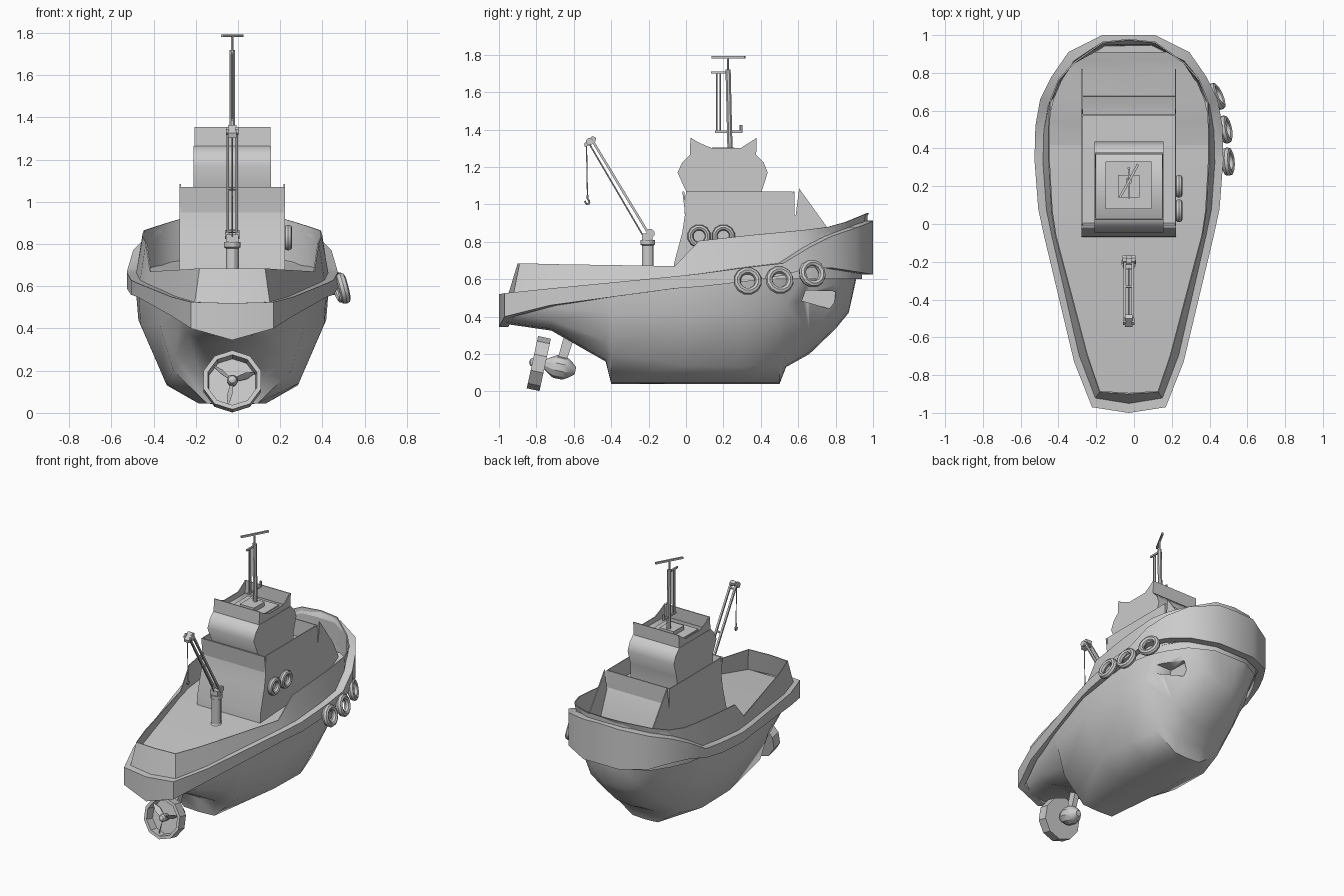
import bpy, math
from mathutils import Vector, Matrix

CX = -0.027          # centre line of the boat


def mesh(name, verts, faces, angle=30):
    me = bpy.data.meshes.new(name)
    me.from_pydata([tuple(v) for v in verts], [], faces)
    ob = bpy.data.objects.new(name, me)
    bpy.context.collection.objects.link(ob)
    bpy.ops.object.select_all(action='DESELECT')
    ob.select_set(True)
    bpy.context.view_layer.objects.active = ob
    bpy.ops.object.mode_set(mode='EDIT')
    bpy.ops.mesh.select_all(action='SELECT')
    bpy.ops.mesh.normals_make_consistent(inside=False)
    bpy.ops.object.mode_set(mode='OBJECT')
    bpy.ops.object.shade_smooth_by_angle(angle=math.radians(angle))
    return ob


def loft(name, rings, closed=False, caps=False, angle=30):
    n, m = len(rings[0]), len(rings)
    faces = []
    for i in range(m if closed else m - 1):
        for j in range(n):
            a, b, k = i * n, (i + 1) % m * n, (j + 1) % n
            faces.append((a + j, a + k, b + k, b + j))
    if caps:
        faces += [tuple(range(n)), tuple(range((m - 1) * n, m * n))]
    return mesh(name, [p for r in rings for p in r], faces, angle)


def mirrored(half):
    """Half outline on the centre line at both ends -> full ring."""
    right = [(CX + x, y, z) for x, y, z in half]
    return right + [(CX - x, y, z) for x, y, z in half[-2:0:-1]]


def prism(name, profile, x0, x1, angle=30):
    return loft(name, [[(CX + x, y, z) for y, z in profile] for x in (x0, x1)],
                caps=True, angle=angle)


def box(name, x0, x1, y0, y1, z0, z1):
    return prism(name, [(y0, z0), (y1, z0), (y1, z1), (y0, z1)], x0, x1)


def lathe(name, profile, n, origin, axis, closed=False):
    rot = Vector(axis).to_track_quat('Z', 'Y')
    rings = [[Vector(origin) + rot @ Vector((r * math.cos(t), r * math.sin(t), h))
              for t in [math.tau * (k + .5) / n for k in range(n)]] for r, h in profile]
    return loft(name, rings, closed, not closed)


def rod(name, a, b, r, n=6):
    a, b = Vector(a), Vector(b)
    a.x += CX
    b.x += CX
    d = b - a
    return lathe(name, [(r, 0), (r, d.length)], n, a, d)


# Hull: y, keel z, then (half width, z) for bottom, bilge, side and top
stations = [
    (-.96, .36, .10, .37, .14, .41, .16, .45, .17, .49),
    (-.72, .325, .14, .335, .21, .38, .25, .45, .26, .51),
    (-.43, .16, .15, .17, .27, .27, .335, .42, .345, .55),
    (-.40, .04, .12, .045, .28, .20, .345, .42, .35, .55),
    (0, .04, .16, .045, .315, .14, .435, .42, .445, .585),
    (.3, .04, .16, .045, .31, .13, .445, .44, .46, .62),
    (.5, .04, .10, .045, .255, .15, .40, .44, .44, .65),
    (.535, .13, .10, .135, .255, .20, .39, .46, .43, .66),
    (.66, .20, .11, .21, .245, .29, .35, .50, .40, .685),
    (.80, .335, .11, .345, .22, .42, .29, .57, .34, .70),
    (.87, .42, .08, .43, .16, .50, .22, .62, .28, .72),
    (.91, .60, .07, .605, .13, .63, .17, .67, .20, .73)]
hull = loft('hull', [mirrored([(0, s[0], s[1])] + [(s[i], s[0], s[i + 1]) for i in (2, 4, 6, 8)]
                              + [(0, s[0], s[9])]) for s in stations], caps=True, angle=45)

# Recess in the starboard bow
cutter = prism('recess_cutter', [(.62, .485), (.79, .435), (.80, .535), (.64, .54)], .25, .6)
cutter.hide_render = True
cutter.hide_viewport = True
cut = hull.modifiers.new('recess', 'BOOLEAN')
cut.operation = 'DIFFERENCE'
cut.object = cutter

# Rubbing belt (half width, y, low z, high z) and bulwark top (half width, y, z)
rim = [
    (0, 1, .625, .915, 0, .98, .955), (.14, 1, .625, .91, .14, .965, .95),
    (.32, .91, .64, .875, .295, .855, .905), (.41, .78, .66, .83, .375, .765, .88),
    (.47, .66, .66, .77, .42, .65, .865), (.495, .52, .62, .685, .425, .50, .85),
    (.50, .34, .59, .665, .425, .34, .835), (.48, .08, .56, .63, .41, .07, .805),
    (.45, -.06, .55, .615, .39, -.06, .67), (.29, -.73, .46, .55, .22, -.70, .68),
    (.195, -.97, .40, .525, .155, -.89, .685), (0, -1, .345, .52, 0, -.90, .685)]
outer = [mirrored([(w, y, (lo, hi)[k]) for w, y, lo, hi, *_ in rim]) for k in (0, 1)]
inner = [mirrored([(w * .91, y * .95, (lo, hi)[k]) for w, y, lo, hi, *_ in rim]) for k in (0, 1)]
loft('rubbing_belt', [inner[0], outer[0], outer[1], inner[1]], closed=True, angle=48)

# Bulwark: thin wall leaning inward above the belt
top = mirrored([r[4:] for r in rim])
thin_top = mirrored([(r[4] * .985, r[5] * .993, r[6]) for r in rim])
thin_base = mirrored([(r[0] * .895, r[1] * .94, min(r[3], .60)) for r in rim])
loft('bulwark', [inner[1], top, thin_top, thin_base], angle=60)

# Deck
deck = [(r[0] * .90, r[1] * .945, min(r[3], .62 + .04 * max(r[1], 0))) for r in rim[1:-1]]
n = len(deck)
mesh('deck', [(CX + x, y, z) for x, y, z in deck] + [(CX - x, y, z) for x, y, z in deck],
     [(i, i + 1, n + i + 1, n + i) for i in range(n - 1)])

# Lower cabin with its parapet and slanted side plates
prism('lower_cabin', [(-.07, .55), (-.065, .68), (-.02, .85), (-.005, .95), (.58, .95),
                      (.675, .72), (.69, .55)], -.25, .25)
for s in (-1, 1):
    prism('lower_parapet_side', [(-.01, .95), (0, 1.07), (.57, 1.07), (.58, .95)], s * .25, s * .243)
    prism('slanted_plate', [(.585, .62), (.585, .93), (.605, 1.085), (.76, .87), (.82, .75)],
          s * .25, s * .243)
prism('lower_parapet_aft', [(-.005, .95), (.005, .95), (-.01, 1.07), (-.02, 1.07)], -.25, .25)
box('lower_parapet_fore', -.25, .25, .572, .58, .95, 1.07)

# Wheelhouse with notched parapet
prism('wheelhouse', [(0, .94), (0, 1.07), (-.045, 1.17), (-.02, 1.225), (.02, 1.265),
                     (.375, 1.265), (.415, 1.225), (.437, 1.17), (.405, 1.07), (.40, .94)],
      -.183, .183, angle=65)
for s in (-1, 1):
    prism('roof_parapet_side', [(.02, 1.26), (.024, 1.355), (.08, 1.325), (.135, 1.302),
                                (.295, 1.302), (.33, 1.325), (.378, 1.355), (.375, 1.26)],
          s * .18, s * .174)
prism('roof_parapet_aft', [(.02, 1.26), (.027, 1.26), (.031, 1.355), (.024, 1.355)], -.18, .18)
prism('roof_parapet_fore', [(.368, 1.26), (.375, 1.26), (.378, 1.355), (.371, 1.355)], -.18, .18)
box('roof_hatch', -.125, .12, .08, .33, 1.26, 1.275)
box('mast_base', -.057, .055, .14, .26, 1.27, 1.305)

# Mast with arms and radar bar
rod('mast', (0, .235, 1.30), (0, .225, 1.72), .015, 8)
rod('mast_top', (0, .225, 1.70), (0, .225, 1.785), .006)
rod('radar_bar', (-.048, .14, 1.787), (.048, .315, 1.787), .009, 4)
rod('upper_arm', (0, .135, 1.705), (0, .23, 1.705), .008, 4)
rod('lower_arm', (0, .155, 1.388), (0, .30, 1.388), .008, 4)
rod('arm_lamp', (0, .295, 1.385), (0, .295, 1.425), .008)
for y in (.165, .183):
    rod('mast_stay', (0, y, 1.39), (0, y, 1.705), .004)

# Deck crane
lathe('crane_column', [(.038, 0), (.038, .02), (.032, .03), (.032, .205), (.04, .21), (.04, .235)],
      12, (CX, -.205, .575), (0, 0, 1))
box('crane_pivot', -.03, .03, -.235, -.18, .81, .845)
for s in (-1, 1):
    rod('boom_rail', (s * .021, -.195, .835), (s * .021, -.50, 1.34), .009, 4)
    rod('boom_pin', (s * .034, -.19, .845), (s * .014, -.19, .845), .024, 8)
    rod('head_sheave', (s * .03, -.515, 1.335), (s * .015, -.515, 1.335), .02, 8)
for t in (.05, .45, .95):
    y, z = -.195 - .305 * t, .835 + .505 * t
    rod('boom_brace', (-.021, y, z), (.021, y, z), .008)
rod('luffing_line', (0, -.225, .825), (0, -.515, 1.32), .004)
prism('boom_head', [(-.545, 1.325), (-.54, 1.305), (-.485, 1.335), (-.48, 1.355), (-.50, 1.365)],
      -.02, .02)
rod('hoist_cable', (0, -.532, 1.32), (0, -.527, 1.045), .003)
hook = [(-.527, 1.05), (-.527, 1.03), (-.515, 1.015), (-.522, 1.0), (-.535, 1.003), (-.54, 1.018)]
for (a, b), (c, d) in zip(hook, hook[1:]):
    rod('hook', (0, a, b), (0, c, d), .005)


# Tyre fenders
def tyre(name, pos, axis, r):
    w = r * .25
    prof = [(r - w + w * math.cos(t), w * 1.2 * math.sin(t))
            for t in [math.tau * k / 8 for k in range(8)]]
    lathe(name, prof, 12, pos, axis, closed=True)


for pos, axis in (((.497, .33, .59), (1, .08, .25)), ((.483, .50, .595), (1, .2, .25)),
                  ((.437, .675, .63), (1, .45, .25))):
    tyre('hull_tyre', pos, axis, .077)
for y in (.07, .20):
    tyre('cabin_tyre', (.238, y, .83), (1, 0, 0), .063)

# Thruster: nozzle cup, propeller, pod and strut
axis = Vector((0, -.977, .212))
hub = Vector((CX, -.787, .149))
lathe('nozzle', [(.143, -.035), (.143, .035), (.122, .035), (.115, -.025)], 10, hub, axis)
lathe('hub', [(.02, -.03), (.026, .01), (.026, .03), (.018, .045), (.004, .052)], 10, hub, axis)
lathe('pod', [(.02, -.06), (.045, -.03), (.062, 0), (.062, .05), (.045, .08), (.025, .11)],
      10, (CX, -.65, .123), axis)
for k in range(3):
    rot = axis.to_track_quat('Z', 'Y').to_matrix() @ Matrix.Rotation(math.tau * k / 3 + .35, 3, 'Z')
    pts = [(.02, -.008, .0), (.07, -.013, -.003), (.112, -.004, .008),
           (.112, .004, .014), (.07, .012, .03), (.02, .008, .028)]
    blade = [hub + rot @ Vector((x, y, z + d)) for d in (0, .005) for x, y, z in pts]
    loft('blade', [blade[:6], blade[6:]], caps=True)
prism('thruster_strut', [(-.69, .16), (-.64, .16), (-.58, .34), (-.64, .34)], -.018, .018)
